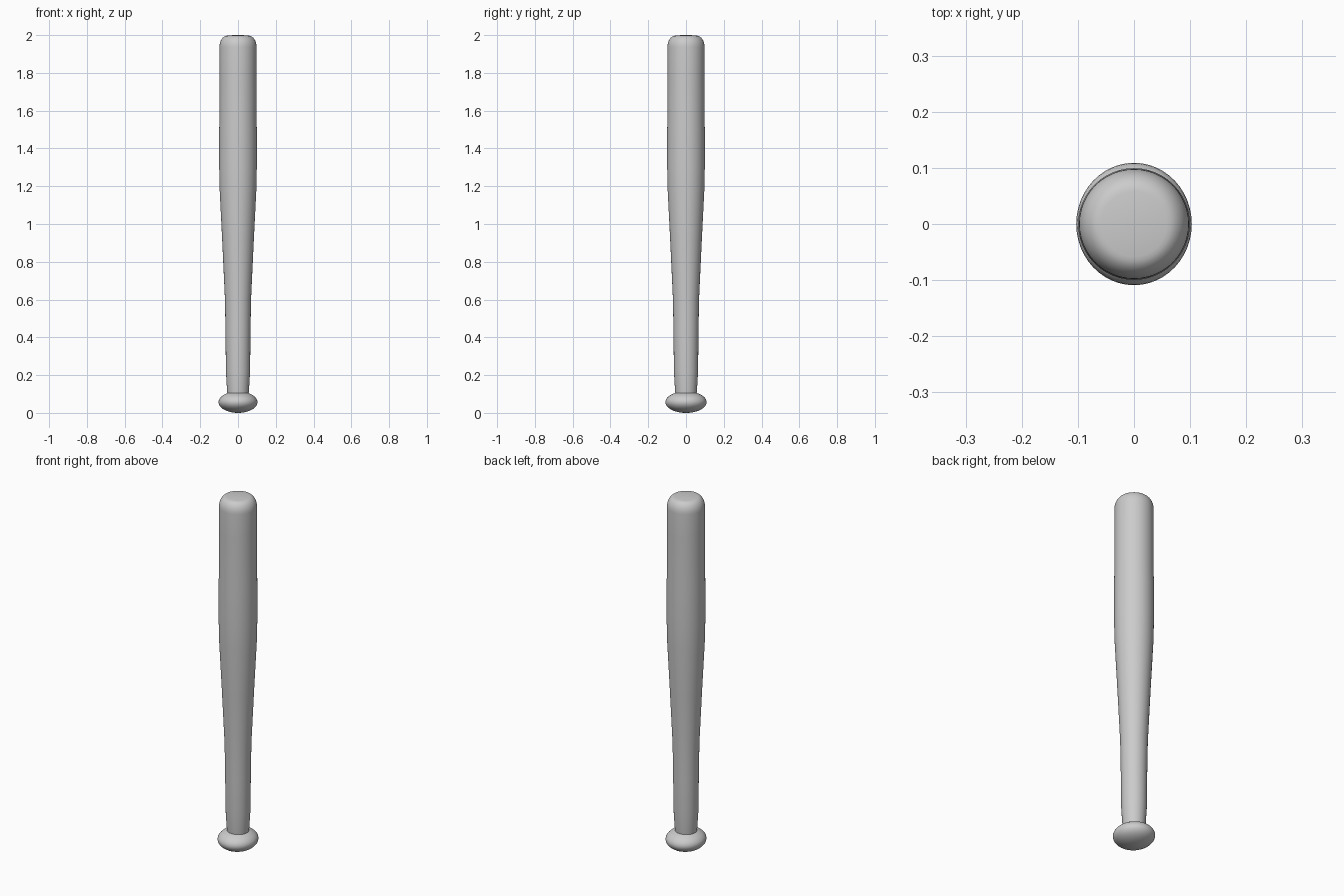
import bpy, bmesh
from math import cos, sin, pi, radians

if "Cube" in bpy.data.objects:
    bpy.data.objects.remove(bpy.data.objects["Cube"])

SEG = 48


def lathe(name, profile, sx=1.0, sy=1.0):
    """Revolve (radius, z) points around z; both ends close to a pole."""
    bm = bmesh.new()
    rings = [[bm.verts.new((r * sx * cos(2 * pi * i / SEG), r * sy * sin(2 * pi * i / SEG), z))
              for i in range(SEG)] for r, z in profile[1:-1]]
    for a, b in zip(rings, rings[1:]):
        for i in range(SEG):
            j = (i + 1) % SEG
            bm.faces.new((a[i], a[j], b[j], b[i]))
    low = bm.verts.new((0, 0, profile[0][1]))
    high = bm.verts.new((0, 0, profile[-1][1]))
    for i in range(SEG):
        j = (i + 1) % SEG
        bm.faces.new((low, rings[0][j], rings[0][i]))
        bm.faces.new((high, rings[-1][i], rings[-1][j]))
    mesh = bpy.data.meshes.new(name)
    bm.to_mesh(mesh)
    bm.free()
    obj = bpy.data.objects.new(name, mesh)
    bpy.context.collection.objects.link(obj)
    bpy.ops.object.select_all(action='DESELECT')
    obj.select_set(True)
    bpy.context.view_layer.objects.active = obj
    bpy.ops.object.shade_smooth_by_angle(angle=radians(40))
    return obj


# Handle tapering out into the barrel, with a rounded tip
body = [(0, 0.09), (0.055, 0.09), (0.058, 0.12), (0.064, 0.22), (0.066, 0.42),
        (0.069, 0.60), (0.083, 0.90), (0.097, 1.18), (0.0995, 1.30),
        (0.0995, 1.50), (0.098, 1.58), (0.098, 1.80)]
body += [(0.058 + 0.04 * cos(t), 1.937 + 0.06 * sin(t))
         for t in (pi / 2 * k / 8 for k in range(9))]
body += [(0.03, 1.9995), (0, 2.0)]
lathe("bat_body", body)

# Flattened round knob, slightly wider front to back
knob = [(sin(t), 0.057 - 0.057 * cos(t)) for t in (pi * k / 20 for k in range(21))]
lathe("knob", knob, 0.103, 0.109)
